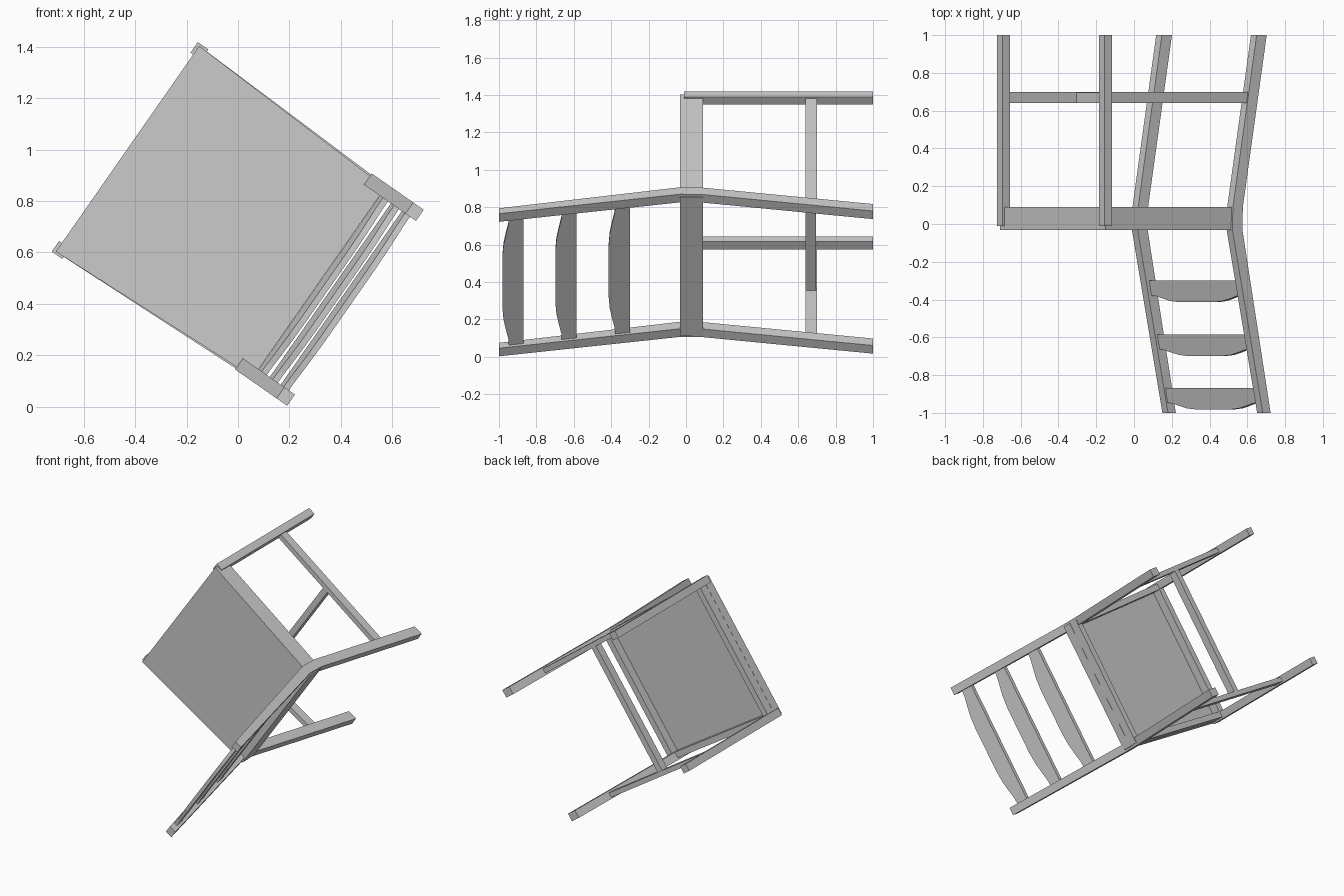
import bpy, bmesh
from mathutils import Matrix, Vector

if "Cube" in bpy.data.objects:
    bpy.data.objects.remove(bpy.data.objects["Cube"])

# The chair is built upright (x = width, y = towards seat front, z = height, seat near z = 0),
# then laid on its back corner by this rotation.
C, S = 0.572, 0.820
CENTRE = 0.577
LAY = Matrix(((C, -S, 0), (0, 0, -1), (S, C, 0)))


def prism(name, outline, place, lo, hi):
    """Sweep a 2D outline from lo to hi; place(u, v, t) gives the upright position."""
    bm = bmesh.new()
    rings = []
    for t in (lo, hi):
        ring = []
        for u, v in outline:
            p = Vector(place(u, v, t))
            p.x += CENTRE
            ring.append(bm.verts.new(LAY @ p))
        rings.append(ring)
    n = len(outline)
    for ring in rings:
        bm.faces.new(ring)
    for i in range(n):
        j = (i + 1) % n
        bm.faces.new((rings[0][i], rings[0][j], rings[1][j], rings[1][i]))
    bmesh.ops.recalc_face_normals(bm, faces=bm.faces)
    mesh = bpy.data.meshes.new(name)
    bm.to_mesh(mesh)
    bm.free()
    ob = bpy.data.objects.new(name, mesh)
    bpy.context.collection.objects.link(ob)
    return ob


def plan(u, v, t):      # outline seen from above, swept upward
    return (u, v, t)


def side_profile(u, v, t):   # outline seen from the side, swept across the width
    return (t, u, v)


def lean(u, v, t):      # outline seen from the front, following the lean of the back
    return (u, 0.060 - 0.184 * v + t, v)


def rect(x0, x1, y0, y1):
    return [(x0, y0), (x1, y0), (x1, y1), (x0, y1)]


# Seat panel, wider at the front
prism("seat", [(-0.450, 0.018), (0.450, 0.018), (0.488, 0.927), (-0.488, 0.927)],
      plan, -0.03, 0.032)

# Aprons under the seat
prism("front_apron", rect(-0.485, 0.485, 0.885, 0.926), plan, -0.09, -0.03)
prism("back_apron", rect(-0.448, 0.448, 0.019, 0.06), plan, -0.09, -0.03)

# Bent back post profile: floor, seat bend, top
post = [(-0.065, -1), (0.088, -0.09), (0.092, 0.03), (-0.105, 1),
        (-0.155, 1), (0.027, 0.03), (0.024, -0.09), (-0.13, -1)]

for s, label in ((-1, "left"), (1, "right")):
    prism("side_apron_" + label,
          [(s * 0.449, 0.02), (s * 0.487, 0.925), (s * 0.447, 0.925), (s * 0.409, 0.02)],
          plan, -0.09, -0.03)
    prism("back_post_" + label, post, side_profile, s * 0.412, s * 0.465)
    prism("front_leg_" + label, rect(s * 0.447, s * 0.497, 0.89, 0.94), plan, -1, 0.01)
    prism("side_stretcher_" + label,
          [(s * 0.456, -0.03), (s * 0.488, 0.91), (s * 0.456, 0.91), (s * 0.424, -0.03)],
          plan, -0.70, -0.64)

# Cross stretcher joining the two side stretchers
prism("cross_stretcher", rect(-0.45, 0.45, 0.425, 0.465), plan, -0.695, -0.64)

# Back slats: straight lower edge, crowned upper edge
for i, base in enumerate((0.300, 0.585, 0.868)):
    crown = [(0.43, 0.078), (0.37, 0.082), (0.31, 0.095), (0.24, 0.108), (0.16, 0.114)]
    top = [(x, base + h) for x, h in crown]
    outline = [(-0.43, base), (0.43, base)] + top + [(-x, z) for x, z in reversed(top)]
    prism("back_slat_%d" % (i + 1), outline, lean, -0.012, 0.012)
